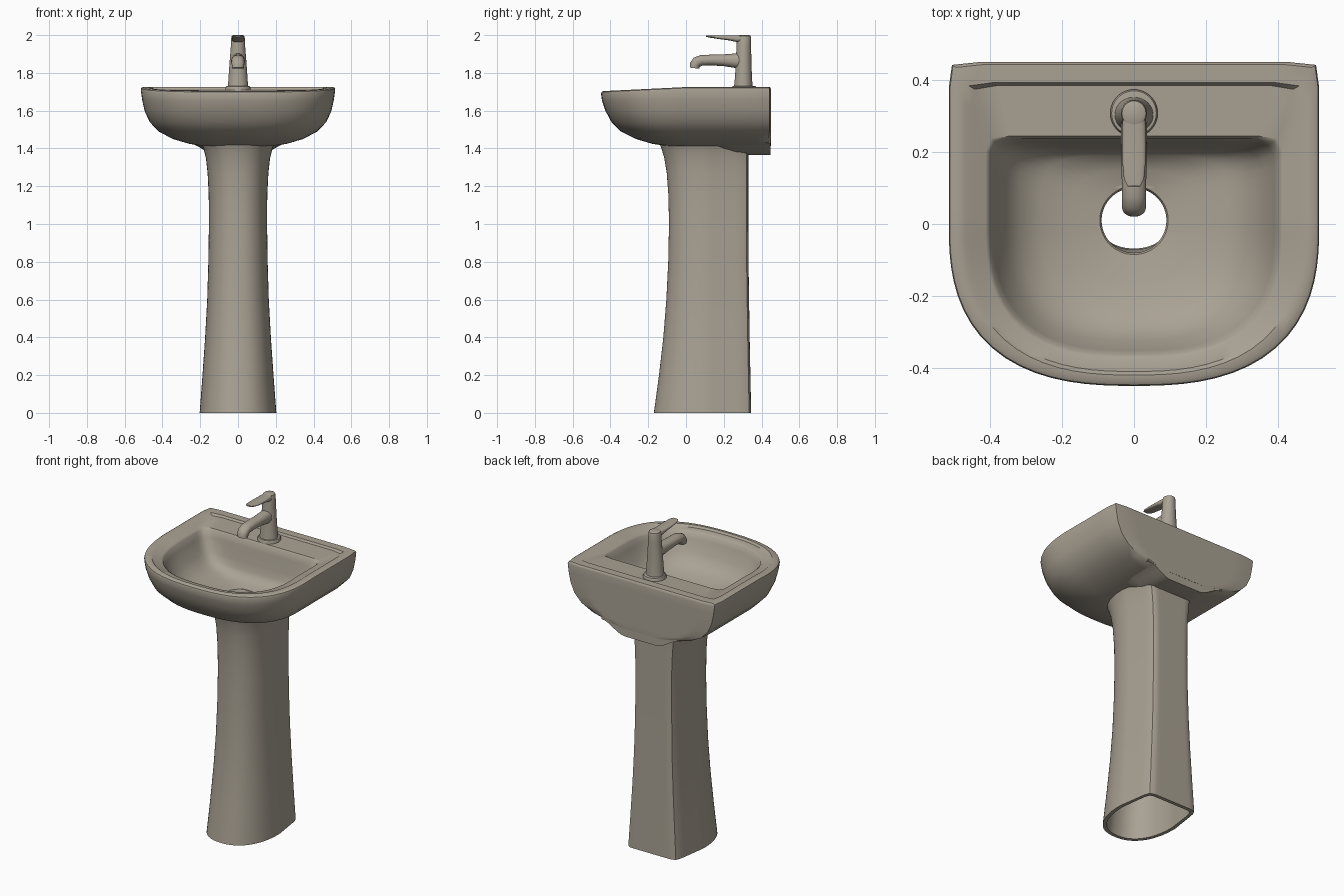
import bpy, bmesh, math
from mathutils import Vector

N = 72
ceramic = bpy.data.materials.new("warm_grey_ceramic")
ceramic.diffuse_color = (0.40, 0.36, 0.295, 1)


def radius(a, n):
    """Superellipse radius at angle a."""
    return (abs(math.cos(a)) ** n + abs(math.sin(a)) ** n) ** (-1 / n)


def ring(z, w, front, back, nf=2.6, nb=2.6, yc=0.0, drop=0.0):
    """Horizontal D-shaped outline; drop lowers it toward the front."""
    pts = []
    for i in range(N):
        a = math.tau * i / N
        s = math.sin(a)
        r = radius(a, nb if s > 0 else nf)
        y = yc + r * s * ((back - yc) if s > 0 else (yc - front))
        pts.append(Vector((w * r * math.cos(a), y, z - drop * max(0, -y / 0.45))))
    return pts


def tube(path, n=2.4):
    """Rings along a path in the YZ plane: (y, z, half width, half height)."""
    rings = []
    for i, (y, z, rx, rn) in enumerate(path):
        p0, p1 = path[max(i - 1, 0)], path[min(i + 1, len(path) - 1)]
        t = Vector((0, p1[0] - p0[0], p1[1] - p0[1])).normalized()
        nrm = Vector((0, -t.z, t.y))
        pts = []
        for k in range(32):
            a = math.tau * k / 32
            r = radius(a, n)
            pts.append(Vector((rx * r * math.cos(a), y, z)) + nrm * (rn * r * math.sin(a)))
        rings.append(pts)
    return rings


def loft(name, rings, closed=False, angle=40):
    bm = bmesh.new()
    vs = [[bm.verts.new(p) for p in r] for r in rings]
    count = len(vs[0])
    pairs = list(zip(vs, vs[1:])) + ([(vs[-1], vs[0])] if closed else [])
    for a, b in pairs:
        for i in range(count):
            j = (i + 1) % count
            bm.faces.new((a[i], a[j], b[j], b[i]))
    if not closed:
        bm.faces.new(vs[0])
        bm.faces.new(vs[-1])
    bmesh.ops.recalc_face_normals(bm, faces=bm.faces)
    me = bpy.data.meshes.new(name)
    bm.to_mesh(me)
    bm.free()
    me.materials.append(ceramic)
    ob = bpy.data.objects.new(name, me)
    bpy.context.collection.objects.link(ob)
    bpy.ops.object.select_all(action='DESELECT')
    ob.select_set(True)
    bpy.context.view_layer.objects.active = ob
    bpy.ops.object.shade_smooth_by_angle(angle=math.radians(angle))
    return ob


# Basin: one closed skin, outside -> rim -> shelf -> bowl -> drain hole
D = 0.022
basin = [
    ring(1.41, 0.09, -0.08, 0.10, 2, 2, 0.01),
    ring(1.412, 0.18, -0.10, 0.449, 2.2, 12),
    ring(1.425, 0.26, -0.18, 0.45, 2.3, 18),
    ring(1.45, 0.345, -0.265, 0.45, 2.4, 25),
    ring(1.49, 0.42, -0.345, 0.45, 2.5, 35),
    ring(1.54, 0.468, -0.395, 0.45, 2.6, 40),
    ring(1.60, 0.495, -0.427, 0.45, 2.6, 40),
    ring(1.66, 0.508, -0.444, 0.45, 2.6, 40, 0, 0.01),
    ring(1.71, 0.515, -0.45, 0.45, 2.6, 40, 0, D),
    ring(1.72, 0.512, -0.447, 0.448, 2.6, 40, 0, D),
    ring(1.725, 0.503, -0.438, 0.443, 2.6, 40, 0, D),
    ring(1.725, 0.47, -0.42, 0.393, 2.6, 30, 0, D),
    ring(1.713, 0.455, -0.41, 0.385, 2.6, 25, 0, D),
    ring(1.709, 0.412, -0.375, 0.245, 2.7, 20, 0, D),
    ring(1.700, 0.402, -0.364, 0.237, 2.7, 18, 0, D),
    ring(1.66, 0.39, -0.352, 0.230, 2.7, 14, 0, 0.01),
    ring(1.58, 0.355, -0.325, 0.215, 2.7, 9),
    ring(1.53, 0.315, -0.29, 0.205, 2.6, 7),
    ring(1.50, 0.26, -0.24, 0.19, 2.5, 5),
    ring(1.48, 0.18, -0.16, 0.15, 2.3, 3, 0.005),
    ring(1.468, 0.095, -0.085, 0.105, 2, 2, 0.01),
    ring(1.46, 0.09, -0.08, 0.10, 2, 2, 0.01),
]
loft("basin", basin, closed=True)

# Rounded bracket under the back of the basin
bracket = []
for y, d in ((0.10, 0.0), (0.15, 0.02), (0.20, 0.045), (0.26, 0.062), (0.448, 0.066)):
    pts = [Vector((0.27, y, 1.47)), Vector((-0.27, y, 1.47))]
    for i in range(25):
        x = -0.27 + 0.54 * i / 24
        u = min(1, (1 - abs(x) / 0.27) / 0.6)
        pts.append(Vector((x, y, 1.43 - d * u * u * (3 - 2 * u))))
    bracket.append(pts)
loft("back_bracket", bracket)

# Hollow pedestal: outer skin up, inner skin down
profile = [(0, 0.203, -0.17, 0.345), (0.2, 0.188, -0.143, 0.341), (0.4, 0.174, -0.12, 0.337),
           (0.6, 0.163, -0.104, 0.334), (0.8, 0.157, -0.094, 0.331), (1.0, 0.154, -0.09, 0.33),
           (1.15, 0.155, -0.093, 0.33), (1.27, 0.161, -0.102, 0.33), (1.35, 0.17, -0.115, 0.33),
           (1.40, 0.183, -0.13, 0.33), (1.418, 0.19, -0.137, 0.33)]
T = 0.022


def column(z, w, f, b, t=0.0):
    pts = ring(z, w - t, f + t, b - t, 2.3, 14, 0.12)
    for p in pts:  # taper toward the narrower flat back
        k = max(0, (p.y - 0.12) / (b - 0.12))
        p.x *= 1 - 0.16 * k
    return pts


loft("pedestal", [column(*p) for p in profile] + [column(*p, t=T) for p in reversed(profile)],
     closed=True)

# Tap: base collar, tapered body, spout and lever
TY = 0.308


def round_ring(z, r, yc=TY, ry=None):
    ry = ry or r
    return ring(z, r, yc - ry, yc + ry, 2, 2, yc)


loft("tap_collar", [round_ring(1.70, 0.066), round_ring(1.722, 0.066),
                    round_ring(1.729, 0.062), round_ring(1.731, 0.05)])
loft("tap_body", [round_ring(1.72, 0.054, 0.303, 0.05), round_ring(1.75, 0.052, 0.304, 0.047),
                  round_ring(1.85, 0.045, 0.305, 0.041), round_ring(1.94, 0.038, 0.306, 0.039),
                  round_ring(1.985, 0.036, 0.307, 0.038), round_ring(1.996, 0.033, 0.307, 0.035),
                  round_ring(2.0, 0.026, 0.307, 0.028)])
loft("tap_spout", tube([(0.31, 1.862, 0.036, 0.042), (0.25, 1.865, 0.036, 0.037),
                        (0.20, 1.867, 0.035, 0.031), (0.12, 1.868, 0.034, 0.028),
                        (0.08, 1.866, 0.034, 0.028), (0.058, 1.857, 0.034, 0.029),
                        (0.047, 1.842, 0.033, 0.028), (0.045, 1.825, 0.031, 0.025)], 2.2))
loft("tap_lever", tube([(0.325, 1.982, 0.028, 0.017), (0.27, 1.981, 0.033, 0.018),
                        (0.23, 1.985, 0.033, 0.013), (0.17, 1.989, 0.032, 0.009),
                        (0.125, 1.993, 0.028, 0.006), (0.105, 1.995, 0.018, 0.004)], 3))
